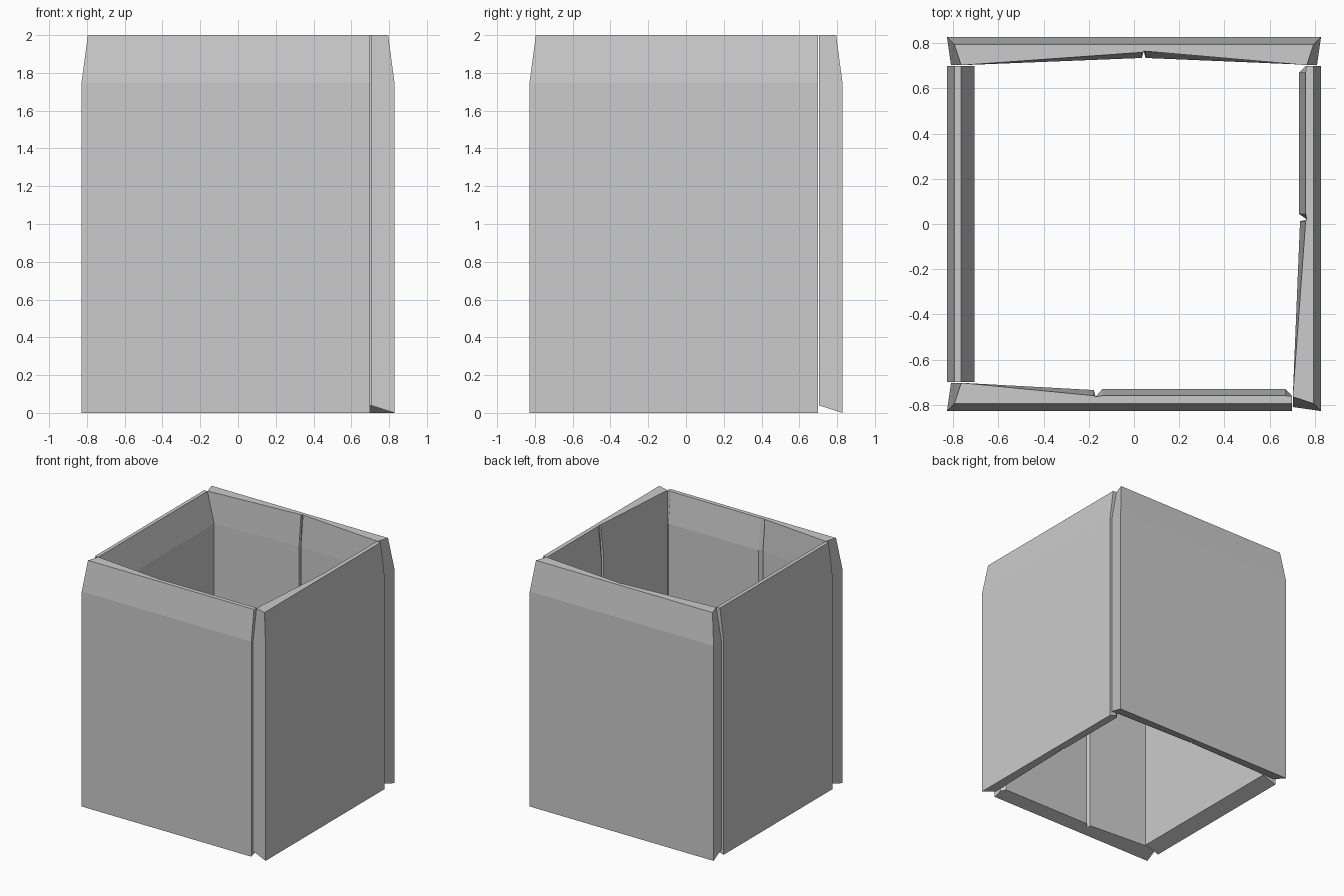
import bpy, bmesh

if "Cube" in bpy.data.objects:
    bpy.data.objects.remove(bpy.data.objects["Cube"])

OUT, OUT_TOP = 0.828, 0.795      # outer face depth, low and at the bevelled top
SHOULDER, TOP = 1.75, 2.0        # heights where the bevel starts and ends


def mid(u, t, low):
    """Plain cross-section station: position, inner top depth, inner low depth."""
    return (u, u, u, u, t, low)


def corner(s):
    """Tapered, bevelled wall end that wraps a corner of the box (s = -1 or 1)."""
    return (s * 0.828, s * 0.795, s * 0.765, s * 0.81, 0.703, 0.703)


def notch(u):
    """V groove where two inner panels meet."""
    return [mid(u - 0.008, 0.76, 0.735), mid(u, 0.765, 0.765)]


def make_wall(name, place, stations):
    """Loft one wall through its stations; place maps (along, outward) to (x, y)."""
    bm = bmesh.new()
    rings = []
    for ol, ot, it, il, t, low in stations:
        rise = 0.04 * (OUT - low) / 0.125
        profile = [(ol, OUT, 0), (ol, OUT, SHOULDER), (ot, OUT_TOP, TOP),
                   (it, t, TOP), (il, low, SHOULDER), (il, low, rise)]
        rings.append([bm.verts.new((*place(u, d), z)) for u, d, z in profile])
    for a, b in zip(rings, rings[1:]):
        for i in range(6):
            j = (i + 1) % 6
            bm.faces.new((a[i], a[j], b[j], b[i]))
    bm.faces.new(rings[0])
    bm.faces.new(rings[-1])
    bmesh.ops.recalc_face_normals(bm, faces=bm.faces)
    mesh = bpy.data.meshes.new(name)
    bm.to_mesh(mesh)
    bm.free()
    bpy.context.collection.objects.link(bpy.data.objects.new(name, mesh))


def half_flat(start, end):
    """Even-thickness inner panel with chamfered ends."""
    return [mid(start, 0.76, 0.73), mid(end - 0.03, 0.76, 0.73), mid(end, 0.762, 0.762)]


# front wall: tapering panel then flat panel
make_wall("front_wall", lambda u, d: (u, -d),
          [corner(-1)] + notch(-0.17) + half_flat(-0.14, 0.70))

# right wall: same pattern with the joint near the middle
make_wall("right_wall", lambda u, d: (d, u),
          [corner(-1)] + notch(0.02) + half_flat(0.045, 0.70))

# back wall: two tapering panels meeting in a shallow V
make_wall("back_wall", lambda u, d: (u, d),
          [corner(-1)] + notch(0.043) + [mid(0.051, 0.765, 0.735), corner(1)])

# left wall: plain slab between its neighbours
make_wall("left_wall", lambda u, d: (-d, u),
          [mid(-0.70, 0.765, 0.705), mid(0.70, 0.765, 0.705)])
